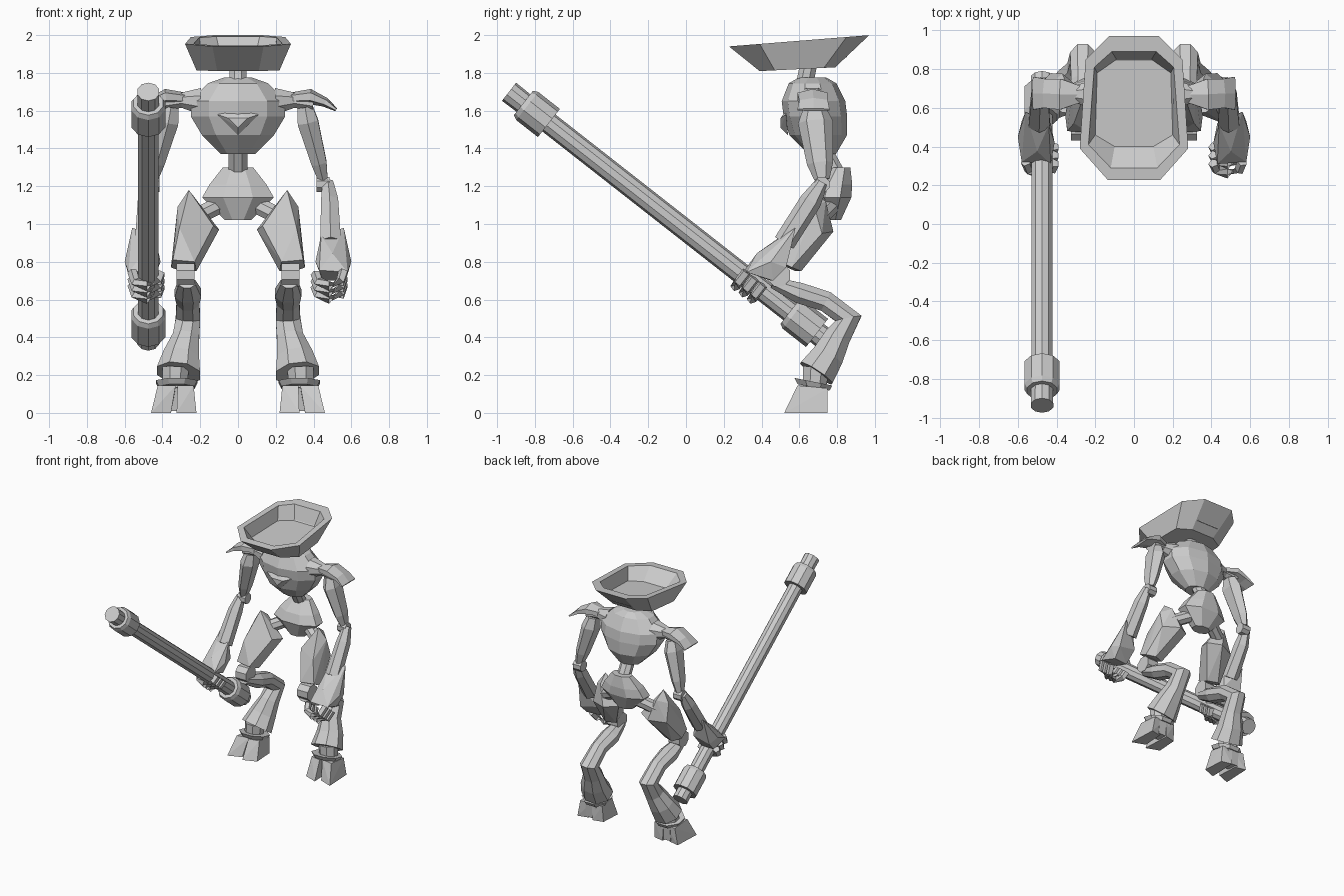
import bpy, bmesh, math
from mathutils import Vector

grey = bpy.data.materials.new("plain_grey")
grey.diffuse_color = (0.6, 0.6, 0.6, 1)


def finish(name, bm):
    bmesh.ops.recalc_face_normals(bm, faces=bm.faces)
    me = bpy.data.meshes.new(name)
    bm.to_mesh(me)
    bm.free()
    me.materials.append(grey)
    ob = bpy.data.objects.new(name, me)
    bpy.context.collection.objects.link(ob)
    return ob


def skin(bm, rings):
    """Join rings of vertices and cap both ends."""
    n = len(rings[0])
    for a, b in zip(rings, rings[1:]):
        for i in range(n):
            bm.faces.new((a[i], a[(i + 1) % n], b[(i + 1) % n], b[i]))
    bm.faces.new(rings[0])
    bm.faces.new(rings[-1])


def tube(name, secs, n=8, side=1, axis=None):
    """Faceted limb through sections (x, y, z, half width, half depth)."""
    bm = bmesh.new()
    pts = [Vector((s[0] * side, s[1], s[2])) for s in secs]
    rings = []
    for i, (p, s) in enumerate(zip(pts, secs)):
        if axis:
            t = Vector(axis)
        else:
            t = Vector()
            if i > 0:
                t += (p - pts[i - 1]).normalized()
            if i < len(pts) - 1:
                t += (pts[i + 1] - p).normalized()
            t.normalize()
        ref = Vector((0, 1, 0)) if abs(t.x) > 0.75 else Vector((1, 0, 0))
        u = (ref - t * ref.dot(t)).normalized()
        v = t.cross(u)
        k = 1 / math.cos(math.pi / n)
        ang = [2 * math.pi * (j + 0.5) / n for j in range(n)]
        rings.append([bm.verts.new(p + u * s[3] * k * math.cos(a) + v * s[4] * k * math.sin(a))
                      for a in ang])
    skin(bm, rings)
    return finish(name, bm)


def hull(name, pts, side=1):
    """Solid convex faceted block."""
    bm = bmesh.new()
    for x, y, z in pts:
        bm.verts.new((x * side, y, z))
    res = bmesh.ops.convex_hull(bm, input=bm.verts[:])
    loose = {e for e in res["geom_interior"] + res["geom_unused"] if isinstance(e, bmesh.types.BMVert)}
    bmesh.ops.delete(bm, geom=list(loose), context='VERTS')
    return finish(name, bm)


# dish-shaped head: outer base, outer rim, inner rim, floor
bm = bmesh.new()
rings = []
for half, ys, z0, slope in (
        ((.10, .205, .22, .11), (.79, .73, .47, .39), 1.79, .05),
        ((.13, .25, .28, .135), (.97, .85, .39, .227), 1.922, .08),
        ((.115, .205, .235, .12), (.89, .81, .41, .29), 1.922, .08),
        ((.09, .19, .20, .10), (.85, .78, .46, .40), 1.84, .05)):
    prof = [(x, y) for x, y in zip(half, ys)]
    loop = prof + [(-x, y) for x, y in reversed(prof)]
    rings.append([bm.verts.new((x, y, z0 + slope * y)) for x, y in loop])
skin(bm, rings)
finish("dish_head", bm)

# neck, torso, waist, pelvis
tube("neck", [(0, .62, 1.70, .045, .045), (0, .65, 1.85, .045, .045)])
tube("torso", [(0, .67, 1.775, .075, .07), (0, .67, 1.745, .16, .12), (0, .675, 1.65, .25, .16),
               (0, .685, 1.57, .25, .16), (0, .70, 1.47, .19, .145), (0, .72, 1.37, .09, .07)],
     n=10, axis=(0, 0, 1))
hull("chest_ridge", [(-.11, .53, 1.58), (.11, .53, 1.58), (0, .50, 1.51), (-.05, .50, 1.56),
                     (.05, .50, 1.56), (0, .54, 1.47), (0, .53, 1.60)])
tube("waist", [(0, .73, 1.40, .05, .04), (0, .80, 1.27, .05, .04)])
tube("pelvis", [(0, .82, 1.30, .08, .05), (0, .79, 1.21, .15, .09), (0, .775, 1.14, .19, .10),
                (0, .77, 1.02, .07, .05)], axis=(0, 0, 1))

for s, tag in ((1, "left"), (-1, "right")):
    # shoulder with flared pad
    tube(tag + "_shoulder", [(.20, .67, 1.65, .08, .07), (.30, .67, 1.655, .045, .04),
                             (.40, .67, 1.64, .05, .04)], side=s)
    tube(tag + "_shoulder_pad", [(.27, .67, 1.665, .04, .025), (.38, .67, 1.675, .08, .035),
                                 (.46, .675, 1.645, .075, .022), (.52, .675, 1.605, .085, .008)],
         n=6, side=s)
    # arm
    tube(tag + "_upper_arm", [(.355, .68, 1.62, .04, .05), (.37, .685, 1.54, .055, .08),
                              (.43, .71, 1.32, .04, .06), (.45, .72, 1.235, .025, .035)], n=6, side=s)
    tube(tag + "_elbow", [(.415, .72, 1.21, .04, .04), (.485, .72, 1.21, .04, .04)], side=s)
    tube(tag + "_forearm", [(.475, .72, 1.22, .028, .03), (.485, .66, 1.12, .045, .05),
                            (.49, .52, .90, .055, .05)], n=6, side=s)
    # flared cuff and gripping fingers
    hull(tag + "_cuff", [(.56, .58, .98), (.44, .51, .94), (.41, .42, .80), (.60, .45, .80),
                         (.58, .32, .745), (.43, .31, .755), (.45, .45, .70), (.57, .46, .70),
                         (.58, .53, .77), (.43, .52, .80), (.50, .375, .845)], s)
    for k in range(3):
        t = -.055 + .055 * k
        path = []
        for a in (-.2, .7, 1.6, 2.5, 3.2):
            r = .08 * math.sin(a)
            path.append((.485 + .075 * math.cos(a), .355 + .787 * t - .617 * r,
                         .70 - .617 * t - .787 * r, .022, .022))
        tube(f"{tag}_finger_{k + 1}", path, n=5, side=s)
    # hip and thigh
    tube(tag + "_hip", [(.10, .77, 1.10, .045, .045), (.24, .70, 1.03, .045, .045)], side=s)
    hull(tag + "_thigh", [(.26, .66, 1.18), (.25, .74, 1.12), (.32, .68, 1.09), (.10, .72, .97),
                          (.13, .62, .99), (.20, .78, .96), (.33, .72, .95), (.23, .47, .80),
                          (.345, .48, .81), (.355, .56, .77), (.22, .58, .75), (.30, .61, .75),
                          (.31, .52, .98)], s)
    # knee and reversed lower leg
    tube(tag + "_knee", [(.23, .49, .73, .06, .06), (.325, .49, .73, .06, .06)], side=s)
    tube(tag + "_lower_leg", [(.27, .46, .69, .045, .03), (.265, .60, .635, .07, .055),
                              (.265, .74, .59, .06, .055), (.265, .86, .50, .065, .07),
                              (.275, .80, .40, .07, .07), (.30, .75, .30, .095, .085),
                              (.315, .69, .21, .115, .10)], side=s)
    # ankle, collar and cloven hoof
    tube(tag + "_ankle", [(.33, .69, .24, .07, .07), (.335, .68, .13, .065, .06)], side=s)
    tube(tag + "_hoof_collar", [(.325, .675, .165, .11, .10), (.325, .675, .135, .095, .085)],
         side=s, axis=(0, .2, 1))
    for name, x0, x1, b0, b1 in (("inner", .235, .32, .22, .325), ("outer", .33, .425, .355, .46)):
        hull(f"{tag}_{name}_toe", [(x0, .61, .145), (x1, .59, .145), (x0, .74, .13), (x1, .75, .13),
                                   (b0, .56, 0), (b1, .52, 0), (b0 + .01, .73, 0), (b1 - .01, .75, 0)], s)
    hull(tag + "_heel", [(.28, .64, .14), (.38, .64, .14), (.28, .75, .13), (.38, .75, .13),
                         (.31, .66, .01), (.37, .66, .01), (.30, .74, .01), (.38, .74, .01)], s)


# staff with a thick collar near each end
def along(f, r):
    return (-.475, -.937 + 1.69 * f, 1.70 - 1.323 * f, r, r)


tube("staff_shaft", [along(0, .058), along(.1, .054), along(.9, .054), along(1, .058)], n=10)
for name, f0, f1 in (("upper", .045, .125), ("lower", .88, .965)):
    tube(f"staff_{name}_collar", [along(f0, .078), along(f0 + .012, .09), along(f1, .09)], n=10)
